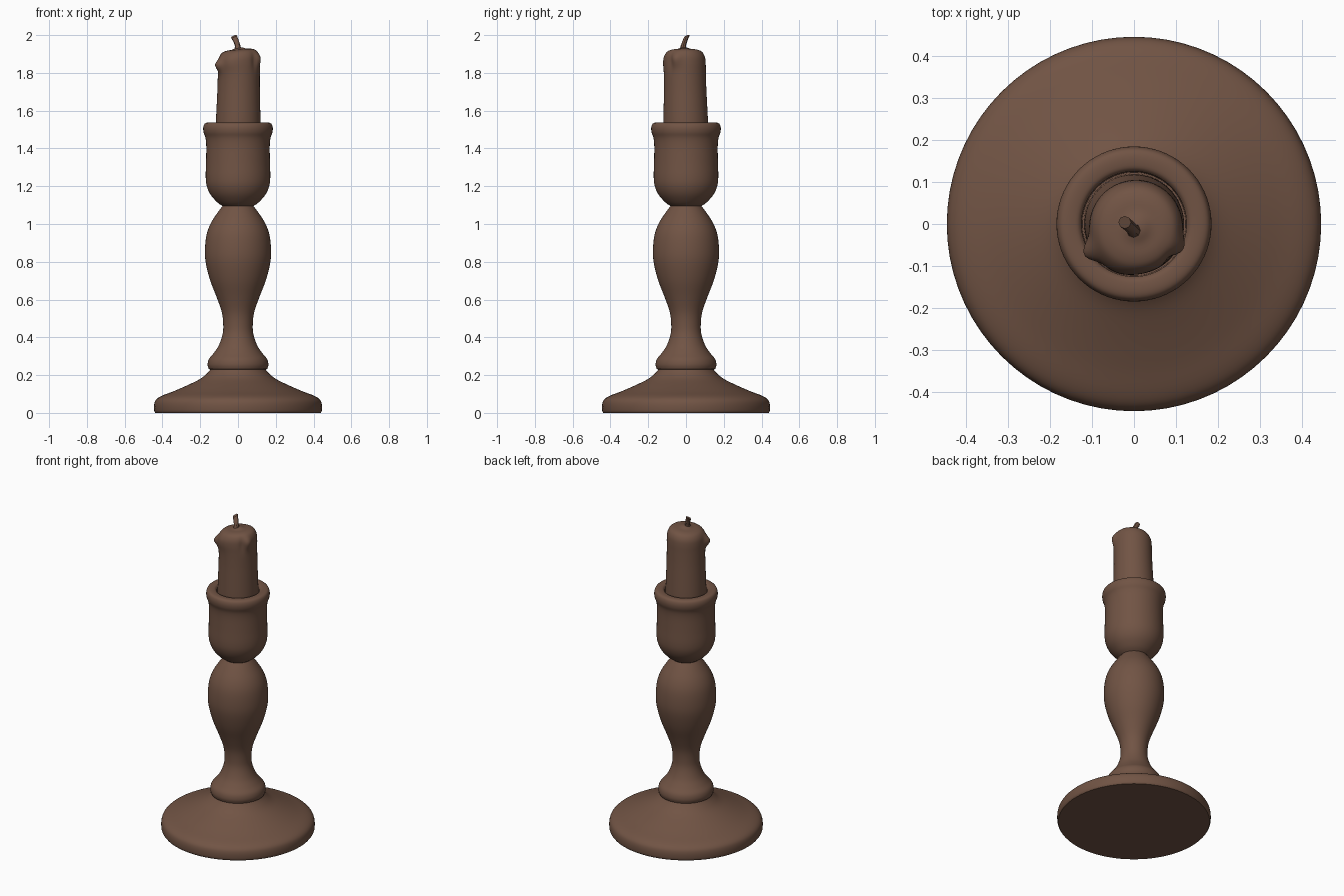
import bpy, bmesh, math
from mathutils import Vector

if "Cube" in bpy.data.objects:
    bpy.data.objects.remove(bpy.data.objects["Cube"])

wood = bpy.data.materials.new("dark_brown")
wood.diffuse_color = (0.165, 0.088, 0.058, 1)
wood.use_nodes = True
wood.node_tree.nodes["Principled BSDF"].inputs["Base Color"].default_value = wood.diffuse_color
SEG = 72


def smooth_curve(pts, steps=4):
    """Catmull-Rom through the profile points."""
    out = []
    for i in range(len(pts) - 1):
        p0, p1 = Vector(pts[max(i - 1, 0)]), Vector(pts[i])
        p2, p3 = Vector(pts[i + 1]), Vector(pts[min(i + 2, len(pts) - 1)])
        for k in range(steps):
            t = k / steps
            out.append(0.5 * (2 * p1 + (p2 - p0) * t
                              + (2 * p0 - 5 * p1 + 4 * p2 - p3) * t * t
                              + (3 * p1 - p0 - 3 * p2 + p3) * t ** 3))
    return out + [Vector(pts[-1])]


def finish(name, bm):
    bmesh.ops.remove_doubles(bm, verts=bm.verts, dist=1e-5)
    me = bpy.data.meshes.new(name)
    bm.to_mesh(me)
    bm.free()
    me.materials.append(wood)
    ob = bpy.data.objects.new(name, me)
    bpy.context.collection.objects.link(ob)
    bpy.ops.object.select_all(action='DESELECT')
    ob.select_set(True)
    bpy.context.view_layer.objects.active = ob
    bpy.ops.object.shade_smooth_by_angle(angle=math.radians(40))
    return ob


def lathe(name, runs, place=None):
    """Spin (radius, z) runs, listed bottom/outside to top/inside."""
    place = place or (lambda r, a, z: (r * math.cos(a), r * math.sin(a), z))
    prof = [p for run in runs for p in smooth_curve(run)]
    bm = bmesh.new()
    rings = [[bm.verts.new(place(max(p.x, 0), 2 * math.pi * i / SEG, p.y))
              for i in range(SEG)] for p in prof]
    for a, b in zip(rings, rings[1:]):
        for i in range(SEG):
            j = (i + 1) % SEG
            bm.faces.new((a[i], a[j], b[j], b[i]))
    return finish(name, bm)


# Wide round foot with flat underside
lathe("foot", [
    [(0, 0), (0.438, 0)],
    [(0.438, 0), (0.444, 0.012), (0.444, 0.045), (0.434, 0.07), (0.405, 0.09),
     (0.34, 0.115), (0.26, 0.15), (0.20, 0.18), (0.165, 0.208), (0.146, 0.23)]])

# Turned stem: collar ring, narrow waist and pear-shaped swell
lathe("stem", [
    [(0.146, 0.23), (0.155, 0.232)],
    [(0.155, 0.232), (0.161, 0.255), (0.154, 0.285), (0.130, 0.315),
     (0.103, 0.355), (0.083, 0.41), (0.078, 0.46), (0.085, 0.53),
     (0.112, 0.61), (0.147, 0.70), (0.170, 0.79), (0.175, 0.86),
     (0.167, 0.94), (0.146, 1.00), (0.112, 1.055), (0.082, 1.095)]])

# Candle cup with flared lip and a socket
lathe("cup", [
    [(0.082, 1.095), (0.110, 1.115), (0.145, 1.155), (0.165, 1.20),
     (0.171, 1.25), (0.169, 1.33), (0.168, 1.41), (0.172, 1.455),
     (0.182, 1.485), (0.184, 1.51), (0.177, 1.53), (0.160, 1.537),
     (0.135, 1.535), (0.125, 1.525)],
    [(0.125, 1.525), (0.123, 1.46)],
    [(0.123, 1.46), (0, 1.46)]])

# Candle: slight lean, with wax drips (angle, height, size, width, depth)
DRIPS = [(208, 1.845, 0.028, 0.22, 0.035), (240, 1.86, 0.008, 0.5, 0.05),
         (335, 1.87, 0.014, 0.25, 0.035), (318, 1.86, -0.008, 0.15, 0.04)]


def wax(r, a, z):
    t = (z - 1.46) / 0.46
    rr = r
    for deg, h, size, w, d in DRIPS:
        da = (a - math.radians(deg) + math.pi) % (2 * math.pi) - math.pi
        rr += min(r / 0.11, 1) ** 2 * size * math.exp(-(da / w) ** 2 - ((z - h) / d) ** 2)
    x, y = rr * math.cos(a) + 0.006 * t, rr * math.sin(a) - 0.008 * t
    if z > 1.8:
        z += 0.08 * x * (z - 1.8) / 0.12
    return x, y, z


lathe("candle", [
    [(0.119, 1.461), (0.118, 1.54), (0.115, 1.63), (0.112, 1.72), (0.111, 1.80),
     (0.111, 1.85), (0.107, 1.885), (0.093, 1.910), (0.070, 1.921),
     (0.040, 1.925), (0.018, 1.932), (0, 1.935)]], wax)

# Bent wick
bm = bmesh.new()
path = [((0.0, -0.016, 1.92), 0.019), ((-0.002, -0.014, 1.945), 0.014),
        ((-0.010, -0.006, 1.968), 0.014), ((-0.022, 0.004, 1.993), 0.015)]
rings = []
for k, (c, r) in enumerate(path):
    tilt = 0.18 * k
    rings.append([bm.verts.new((c[0] + r * math.cos(i * math.pi / 4),
                                c[1] + r * math.sin(i * math.pi / 4),
                                c[2] + tilt * r * math.cos(i * math.pi / 4 - 0.7)))
                  for i in range(8)])
for a, b in zip(rings, rings[1:]):
    for i in range(8):
        j = (i + 1) % 8
        bm.faces.new((a[i], a[j], b[j], b[i]))
bm.faces.new(rings[-1])
finish("wick", bm)
